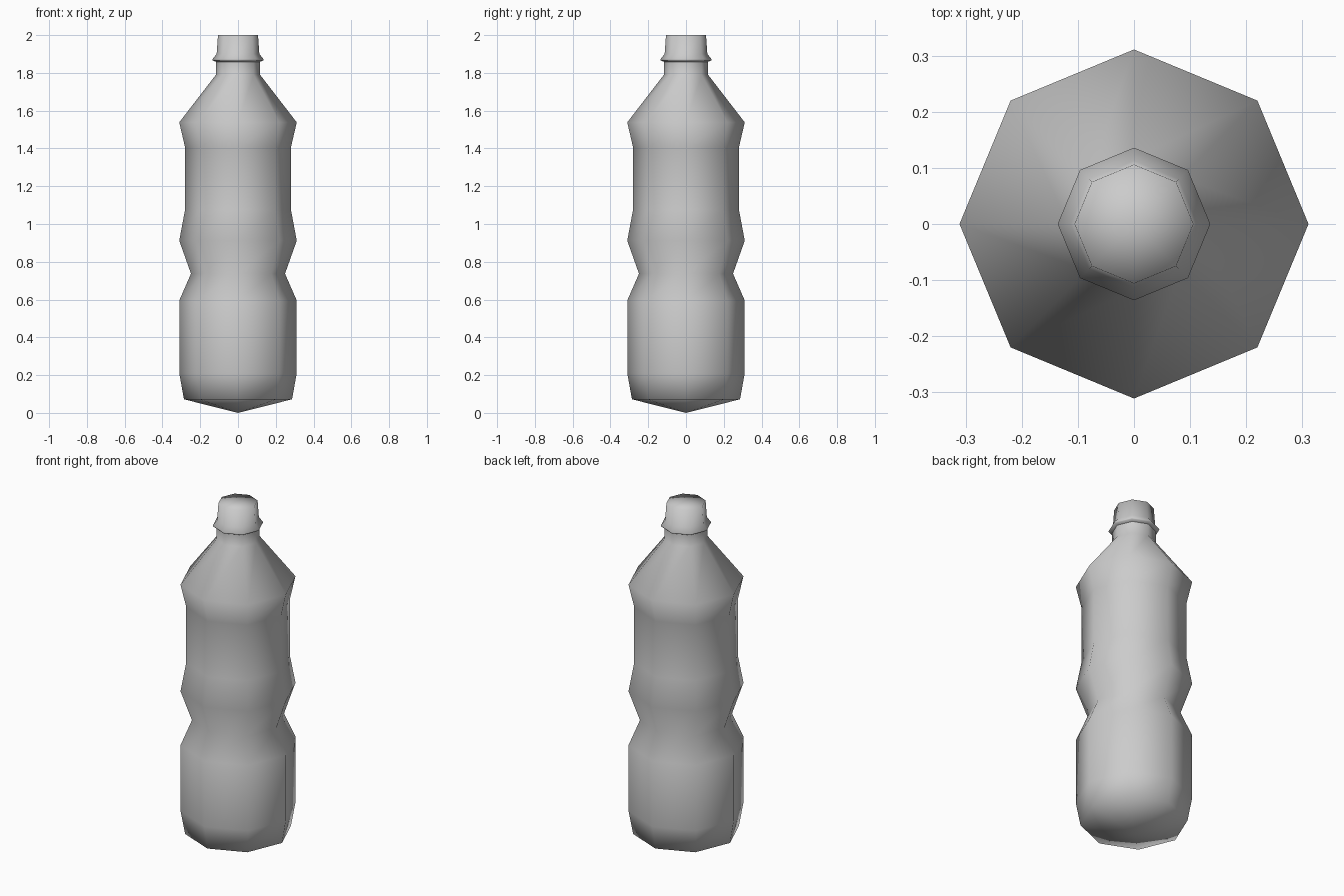
import bpy
import bmesh
from math import cos, sin, tau

cube = bpy.data.objects.get("Cube")
if cube:
    bpy.data.objects.remove(cube, do_unlink=True)

SIDES = 8

grey = bpy.data.materials.new("light grey plastic")
grey.use_nodes = True
colour = (0.6, 0.6, 0.6, 1)
grey.diffuse_color = colour
grey.node_tree.nodes["Principled BSDF"].inputs["Base Color"].default_value = colour


def lathe(name, profile):
    """Spin (radius, height) points into a smooth octagonal shell."""
    bm = bmesh.new()
    rings = []
    for r, z in profile:
        if r == 0:
            rings.append([bm.verts.new((0, 0, z))] * SIDES)
        else:
            rings.append([bm.verts.new((r * cos(tau * i / SIDES), r * sin(tau * i / SIDES), z))
                          for i in range(SIDES)])
    for low, high in zip(rings, rings[1:]):
        for i in range(SIDES):
            j = (i + 1) % SIDES
            corners = dict.fromkeys((low[i], low[j], high[j], high[i]))
            bm.faces.new(list(corners))
    bmesh.ops.recalc_face_normals(bm, faces=bm.faces)
    for face in bm.faces:
        face.smooth = True
    mesh = bpy.data.meshes.new(name)
    bm.to_mesh(mesh)
    bm.free()
    mesh.materials.append(grey)
    obj = bpy.data.objects.new(name, mesh)
    bpy.context.collection.objects.link(obj)
    return obj


# Bottle body, from the pointed base up to the neck
lathe("bottle_body", [
    (0, 0), (0.286, 0.072), (0.311, 0.21), (0.311, 0.595), (0.249, 0.737),
    (0.311, 0.912), (0.28, 1.077), (0.28, 1.405), (0.311, 1.538),
    (0.117, 1.79), (0.117, 1.862),
])

# Screw cap with a flared lower rim
lathe("cap", [
    (0.115, 1.858), (0.134, 1.866), (0.136, 1.872), (0.113, 1.90),
    (0.106, 2.0), (0, 2.0),
])
